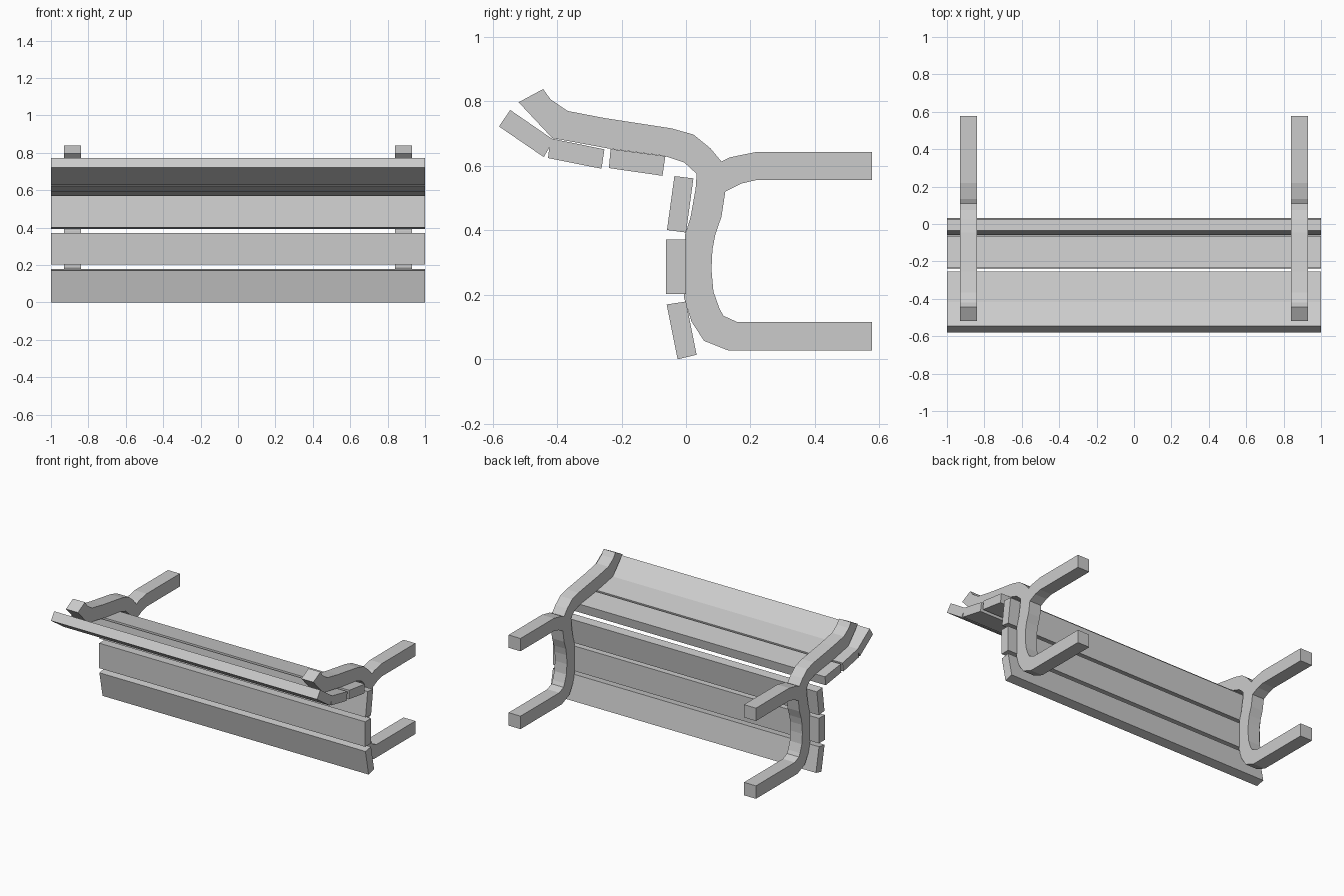
import bpy
import bmesh


def extrude_profile(name, profile, x0, x1):
    """Extrude a (y, z) outline along x from x0 to x1."""
    bm = bmesh.new()
    face = bm.faces.new([bm.verts.new((x0, y, z)) for y, z in profile])
    ext = bmesh.ops.extrude_face_region(bm, geom=[face])
    verts = [v for v in ext["geom"] if isinstance(v, bmesh.types.BMVert)]
    bmesh.ops.translate(bm, verts=verts, vec=(x1 - x0, 0, 0))
    bmesh.ops.recalc_face_normals(bm, faces=bm.faces)
    mesh = bpy.data.meshes.new(name)
    bm.to_mesh(mesh)
    bm.free()
    obj = bpy.data.objects.new(name, mesh)
    bpy.context.collection.objects.link(obj)
    return obj


# Plank cross-sections: three backrest-side planks, then three on the other face
planks = {
    "lower_plank": [(-0.060, 0.170), (0.0, 0.179), (0.033, 0.014), (-0.026, 0.0)],
    "middle_plank": [(-0.062, 0.202), (-0.062, 0.372), (0.0, 0.372), (0.0, 0.202)],
    "upper_plank": [(-0.036, 0.568), (0.023, 0.561), (0.0, 0.393), (-0.059, 0.401)],
    "inner_plank": [(-0.234, 0.652), (-0.064, 0.630), (-0.073, 0.569), (-0.239, 0.593)],
    "centre_plank": [(-0.420, 0.685), (-0.253, 0.651), (-0.262, 0.591), (-0.428, 0.624)],
    "outer_plank": [(-0.545, 0.773), (-0.410, 0.680), (-0.441, 0.627), (-0.580, 0.722)],
}
for name, outline in planks.items():
    extrude_profile(name, outline, -1.0, 1.0)

# Curved side frame with two legs
frame = [
    (0.577, 0.027), (0.132, 0.027), (0.056, 0.057), (0.017, 0.117), (-0.006, 0.190),
    (-0.003, 0.386), (0.014, 0.440), (0.030, 0.530), (0.033, 0.575), (-0.005, 0.610),
    (-0.067, 0.631), (-0.237, 0.653), (-0.415, 0.686), (-0.519, 0.797),
    (-0.443, 0.838), (-0.420, 0.806), (-0.367, 0.770), (-0.253, 0.748), (-0.045, 0.716),
    (0.023, 0.697), (0.076, 0.654), (0.110, 0.613), (0.135, 0.626), (0.219, 0.643),
    (0.577, 0.643), (0.577, 0.556), (0.219, 0.556), (0.172, 0.545), (0.122, 0.520),
    (0.110, 0.442), (0.091, 0.387), (0.082, 0.340), (0.079, 0.278), (0.085, 0.210),
    (0.104, 0.157), (0.116, 0.135), (0.160, 0.115), (0.577, 0.115),
]
for side, label in ((-1, "left"), (1, "right")):
    extrude_profile(f"{label}_frame", frame, side * 0.84, side * 0.93)
